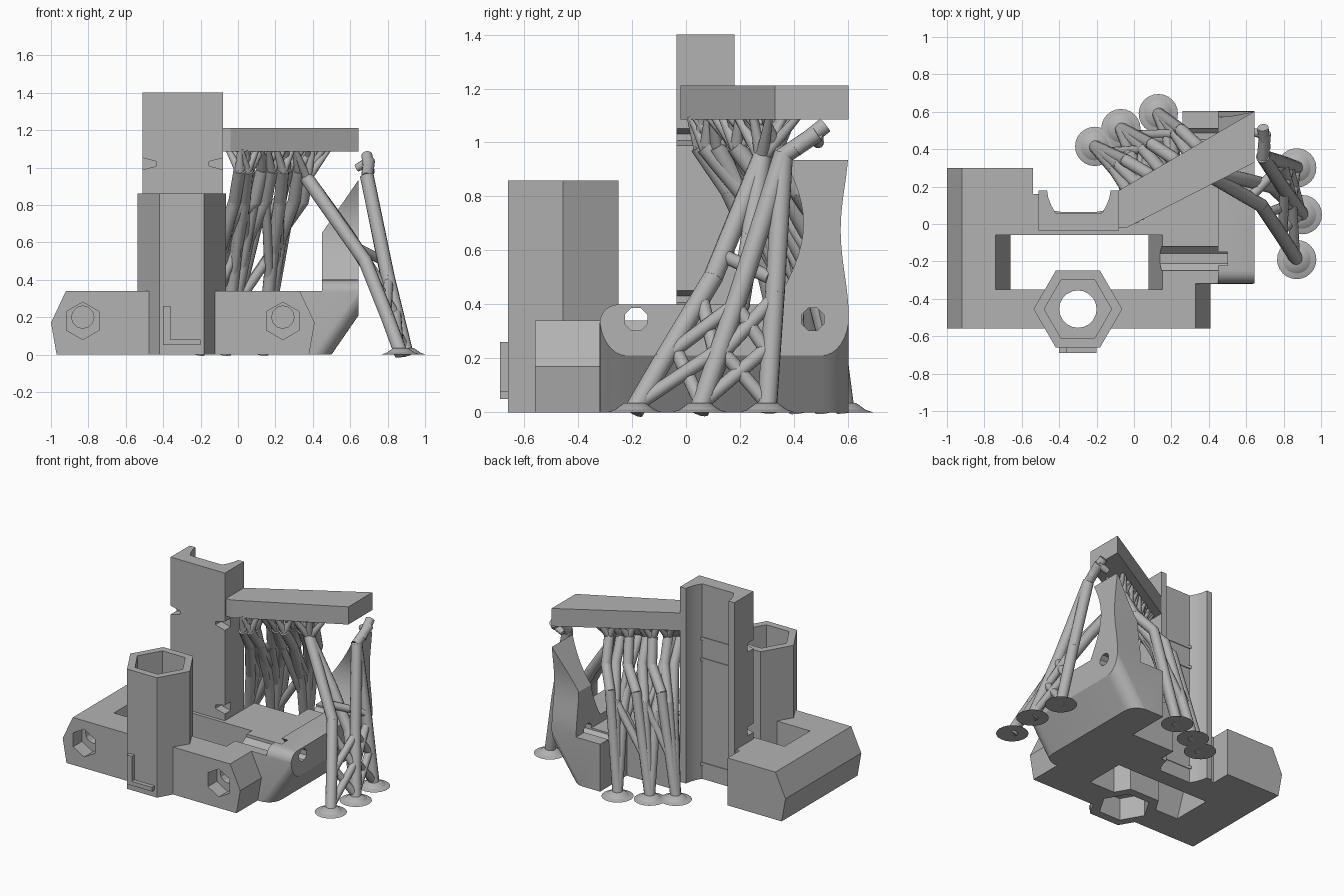
import bpy, bmesh, math
from mathutils import Vector

cube = bpy.data.objects.get("Cube")
if cube:
    bpy.data.objects.remove(cube, do_unlink=True)

grey = bpy.data.materials.new("plain_grey")
grey.use_nodes = True
COLOUR = (0.45, 0.45, 0.45, 1)
grey.diffuse_color = COLOUR
grey.node_tree.nodes["Principled BSDF"].inputs["Base Color"].default_value = COLOUR


def make(name, bm):
    bmesh.ops.recalc_face_normals(bm, faces=bm.faces)
    mesh = bpy.data.meshes.new(name)
    bm.to_mesh(mesh)
    bm.free()
    mesh.materials.append(grey)
    ob = bpy.data.objects.new(name, mesh)
    bpy.context.collection.objects.link(ob)
    return ob


def prism(name, pts, axis, lo, hi, shear=0):
    """Extrude a 2D outline along an axis; shear slides x with height."""
    place = {"x": lambda a, b, d: (d, a, b),
             "y": lambda a, b, d: (a, d, b),
             "z": lambda a, b, d: (a + shear * d, b, d)}[axis]
    bm = bmesh.new()
    ends = [[bm.verts.new(place(a, b, d)) for a, b in pts] for d in (lo, hi)]
    for end in ends:
        bm.faces.new(end)
    n = len(pts)
    for i in range(n):
        j = (i + 1) % n
        bm.faces.new((ends[0][i], ends[0][j], ends[1][j], ends[1][i]))
    return make(name, bm)


def box(name, x0, x1, y0, y1, z0, z1):
    return prism(name, [(x0, y0), (x1, y0), (x1, y1), (x0, y1)], "z", z0, z1)


def ring(cx, cy, r, n, start=0.0, sweep=2 * math.pi):
    return [(cx + r * math.cos(start + sweep * i / n),
             cy + r * math.sin(start + sweep * i / n)) for i in range(n)]


def boolean(ob, cutters, operation="DIFFERENCE"):
    for cutter in cutters:
        mod = ob.modifiers.new("cut", "BOOLEAN")
        mod.operation, mod.solver, mod.object = operation, "EXACT", cutter
        bpy.context.view_layer.objects.active = ob
        bpy.ops.object.modifier_apply(modifier=mod.name)
        bpy.data.objects.remove(cutter, do_unlink=True)


def smooth(ob, angle=35):
    bpy.ops.object.select_all(action="DESELECT")
    ob.select_set(True)
    bpy.context.view_layer.objects.active = ob
    bpy.ops.object.shade_smooth_by_angle(angle=math.radians(angle))


HEX_X, HEX_Y = -0.3, -0.455
BOLT_Y, BOLT_Z = -0.185, 0.345

# Base block with slanted ends, window, tower notch, nut pockets and bolt groove
base = prism("base", [(-0.97, 0), (0.38, 0), (0.41, 0.17), (0.33, 0.34),
                      (-0.92, 0.34), (-1, 0.17)], "y", -0.56, 0.3)
cuts = [
    prism("window", [(-0.636, -0.1), (0.056, -0.1), (0.174, 0.44), (-0.764, 0.44)],
          "y", -0.35, -0.06),
    box("tower_notch", -0.51, -0.08, 0, 0.4, -0.1, 0.5),
    box("notch_step", -0.54, -0.4, 0.16, 0.4, -0.1, 0.5),
    prism("hex_room", ring(HEX_X, HEX_Y, 0.22, 6), "z", -0.1, 0.5),
    prism("bolt_groove", ring(BOLT_Y, BOLT_Z, 0.07, 8, math.pi / 8), "x", 0.12, 0.7),
]
for x in (-0.83, 0.24):
    cuts.append(prism("nut_pocket", ring(x, 0.18, 0.1, 6, math.pi / 6), "y", -0.7, -0.46))
    cuts.append(prism("bolt_hole", ring(x, 0.2, 0.06, 12), "y", -0.7, -0.38))
boolean(base, cuts)

# Hexagonal tube with a floor and pockets at both ends
tube = prism("hex_tube", ring(HEX_X, HEX_Y, 0.237, 6), "z", 0, 0.86)
boolean(tube, [prism("top_pocket", ring(HEX_X, HEX_Y, 0.18, 6), "z", 0.3, 1),
               prism("bottom_pocket", ring(HEX_X, HEX_Y, 0.17, 6), "z", -0.1, 0.16),
               prism("through_hole", ring(HEX_X, HEX_Y, 0.1, 20), "z", -0.2, 0.9)])
prism("hook", [(-0.4, 0.05), (-0.2, 0.05), (-0.2, 0.08), (-0.36, 0.08),
               (-0.36, 0.26), (-0.4, 0.26)], "y", -0.69, -0.655)

# Tower with a rounded channel in its back and strap slots
half = [(0.215, -0.035), (0.215, 0.18), (0.17, 0.18), (0.163, 0.14),
        (0.148, 0.1), (0.125, 0.06)]
outline = [(-0.295 + a, b) for a, b in half]
outline += [(-0.295 - a, b) for a, b in reversed(half)]
tower = prism("tower", outline, "z", 0, 1.4)
slots = []
for z in (0.42, 1.02):
    for side in (-1, 1):
        tri = [(-0.295 + side * a, z + b)
               for a, b in ((0.23, -0.035), (0.23, 0.035), (0.14, 0.012), (0.14, -0.012))]
        slots.append(prism("strap_slot", tri, "y", -0.1, 0.03))
boolean(tower, slots)
for z in (0.1, 0.85, 1.0):
    prism("channel_rib", [(-0.45, 0.05), (-0.14, 0.05), (-0.14, 0.075), (-0.2, 0.065),
                          (-0.39, 0.065), (-0.45, 0.075)], "z", z, z + 0.02)
smooth(tower, 30)

# Right bracket: low wall rising to a waisted column
steps = 16
front = [(0.33 + 0.105 * math.sin(math.pi * i / steps), 0.4 + 0.6 * i / steps)
         for i in range(steps + 1)]
back = [(0.603 - 0.03 * math.sin(math.pi * i / steps) ** 2, 1.0 - 0.65 * i / steps)
        for i in range(steps + 1)]
corner = [(-0.25 - 0.07 * math.cos(t * math.pi / 12), 0.33 + 0.07 * math.sin(t * math.pi / 12))
          for t in range(7)]
side_view = [(-0.32, 0)] + corner + front + [(0.33, 1.21), (0.603, 1.21)] + back + [(0.603, 0)]
bracket = prism("bracket", side_view, "x", 0.26, 0.645)
r = 0.1
lean = [(0, -0.33)]
lean += ring(0.5 - r, -0.32 + r, r, 8, -math.pi / 2, math.pi / 2) + [(0.5, -0.32 + r)]
lean += ring(0.5 - r, 0.603 - r, r, 8, 0, math.pi / 2) + [(0.5 - r, 0.605), (0, 0.605)]
boolean(bracket, [prism("leaning_bound", lean, "z", -0.05, 1.3, shear=0.69)], "INTERSECT")
holes = [box("inner_space", 0.1, 0.45, -0.5, 0.8, 0.34, 1.4),
         prism("bolt_groove", ring(BOLT_Y, BOLT_Z, 0.07, 8, math.pi / 8), "x", 0.1, 0.5)]
for y, z in ((BOLT_Y, BOLT_Z), (0.47, BOLT_Z), (0.47, 1.0)):
    holes.append(prism("bolt_hole", ring(y, z, 0.045, 8, math.pi / 8), "x", 0.2, 0.8))
boolean(bracket, holes)
smooth(bracket, 30)

# Diagonal beam from tower to column
prism("beam", [(-0.08, -0.02), (-0.04, -0.02), (0.645, 0.33), (0.645, 0.603),
               (-0.08, 0.18)], "z", 1.085, 1.212)


# Branching props
def strut(bm, points, radius=0.034, tip=None):
    points = [Vector(p) for p in points]
    for i, (a, b) in enumerate(zip(points, points[1:])):
        d = b - a
        m = d.to_track_quat("Z", "Y").to_matrix().to_4x4()
        m.translation = (a + b) / 2
        bmesh.ops.create_cone(bm, cap_ends=True, segments=12, radius1=radius,
                              radius2=tip or radius, depth=d.length + 0.015, matrix=m)


def foot(bm, x, y):
    last = (0.105, 0)
    for radius, z in ((0.075, 0.01), (0.04, 0.035)):
        m = Vector((x, y, (last[1] + z) / 2))
        res = bmesh.ops.create_cone(bm, cap_ends=True, segments=24, radius1=last[0],
                                    radius2=radius, depth=z - last[1])
        bmesh.ops.translate(bm, verts=res["verts"], vec=m)
        last = (radius, z)


def along(s, side=0.0):
    """Point under the beam at fraction s, shifted across it."""
    return -0.02 + 0.66 * s - 0.5 * side, 0.07 + 0.39 * s + 0.86 * side


def twigs(bm, node, s):
    for ds, side in ((-0.07, -0.06), (-0.05, 0.06), (0.06, -0.05), (0.08, 0.06)):
        strut(bm, [node, (*along(max(s + ds, 0), side), 1.09)], 0.026, 0.014)


# Rear props: three feet, three trunks each
bm = bmesh.new()
rear = {(-0.21, 0.415): (0.02, 0.12, 0.25), (-0.07, 0.51): (0.08, 0.3, 0.45),
        (0.13, 0.59): (0.37, 0.52, 0.62)}
middles = []
for (fx, fy), nodes in rear.items():
    foot(bm, fx, fy)
    for k, s in enumerate(nodes):
        nx, ny = along(s, 0.03 * (k - 1))
        node = (nx, ny, 0.98)
        knee = (fx * 0.5 + nx * 0.5, fy * 0.65 + ny * 0.35, 0.55 + 0.07 * k)
        high = (fx * 0.12 + nx * 0.88, fy * 0.3 + ny * 0.7, 0.82)
        strut(bm, [(fx, fy, 0.01), knee, high, node])
        twigs(bm, node, s)
        middles.append((Vector((fx, fy, 0)), Vector(knee), Vector(high)))
for a, b in zip(middles, middles[2:]):
    strut(bm, [a[0].lerp(a[1], 0.4), b[1]], 0.026)
    strut(bm, [b[0].lerp(b[1], 0.7), a[2]], 0.024)
smooth(make("rear_props", bm), 50)

# Side props: three feet leaning on the column and beam
bm = bmesh.new()
feet = [(0.87, 0.3), (0.9, 0.05), (0.87, -0.19)]
for f in feet:
    foot(bm, *f)
upper, inner = (0.69, 0.36, 0.95), (0.37, 0.28, 0.94)
trunks = [[(0.87, 0.3, 0.01), (0.79, 0.33, 0.45), upper],
          [(0.9, 0.05, 0.01), (0.8, 0.19, 0.42), upper],
          [(0.9, 0.05, 0.01), (0.74, 0.2, 0.4), (0.58, 0.24, 0.65), inner],
          [(0.87, -0.19, 0.01), (0.8, -0.08, 0.2), (0.68, 0.1, 0.5), inner]]
for trunk in trunks:
    strut(bm, trunk, 0.037)
strut(bm, [upper, (0.7, 0.48, 1.03)], 0.032)
strut(bm, [(0.7, 0.41, 0.98), (0.69, 0.51, 1.06)], 0.03)
strut(bm, [(0.7, 0.48, 1.03), (0.64, 0.49, 1.0)], 0.03, 0.02)
twigs(bm, inner, 0.52)
twigs(bm, inner, 0.66)
# Crossing braces between neighbouring trunks
legs = [[Vector(p) for p in (trunks[i][0], trunks[i][1])] for i in (0, 1, 3)]
legs[2][1] = Vector((0.7, 0.07, 0.45))
for a, b in zip(legs, legs[1:]):
    for lo, hi in ((0.05, 0.55), (0.45, 0.95)):
        strut(bm, [a[0].lerp(a[1], lo), b[0].lerp(b[1], hi)], 0.026)
        strut(bm, [b[0].lerp(b[1], lo), a[0].lerp(a[1], hi)], 0.026)
strut(bm, [(0.78, 0.31, 0.5), (0.62, 0.14, 0.58)], 0.026)
smooth(make("side_props", bm), 50)
